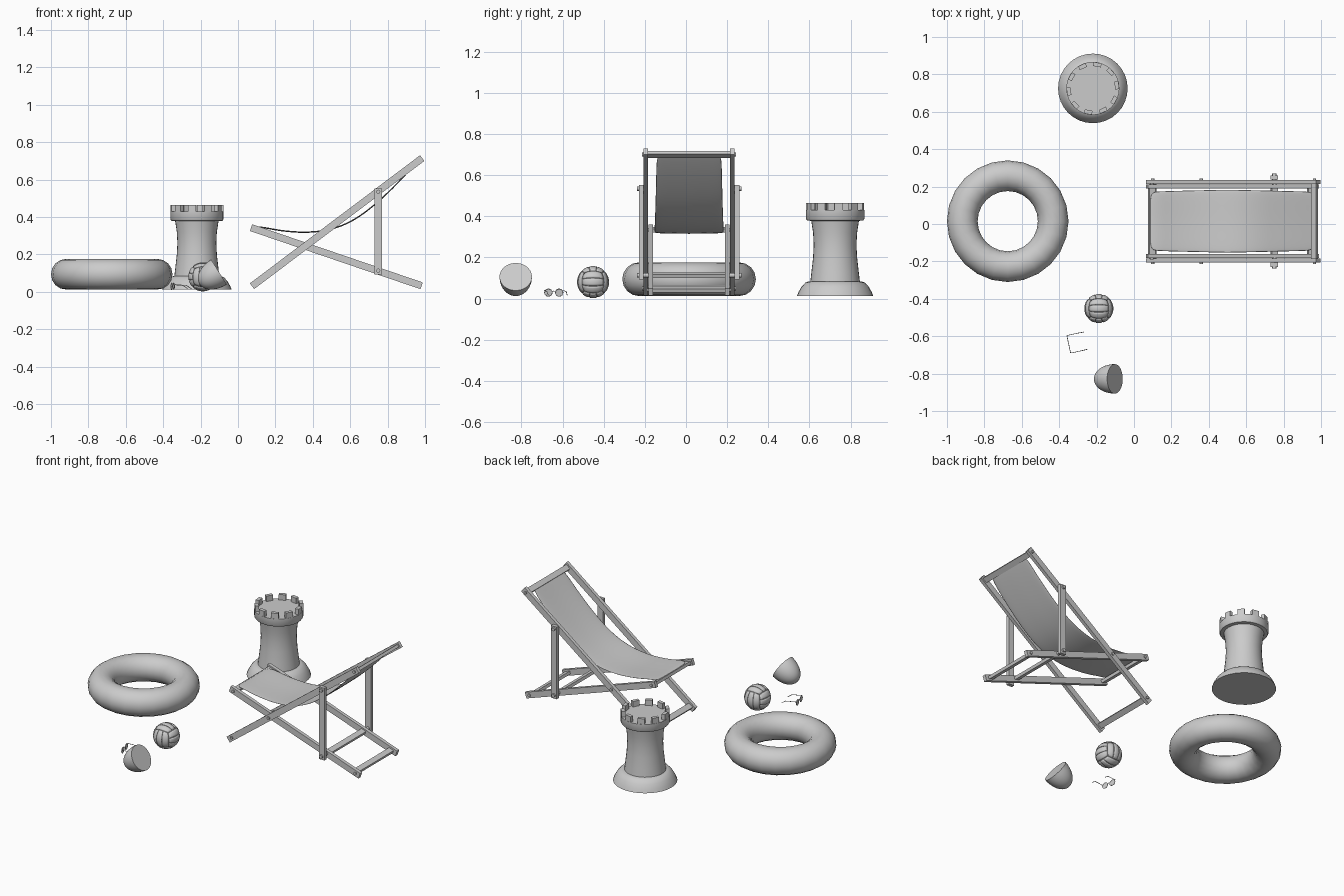
import bpy, bmesh
from math import pi, sin, cos, tan, atan2, radians
from mathutils import Vector, Matrix

if "Cube" in bpy.data.objects:
    bpy.data.objects.remove(bpy.data.objects["Cube"])

CY = 0.015  # chair centre line in y


def finish(name, bm, loc=(0, 0, 0), smooth=None):
    bmesh.ops.recalc_face_normals(bm, faces=bm.faces)
    me = bpy.data.meshes.new(name)
    bm.to_mesh(me)
    bm.free()
    ob = bpy.data.objects.new(name, me)
    ob.location = loc
    bpy.context.collection.objects.link(ob)
    if smooth:
        bpy.ops.object.select_all(action='DESELECT')
        ob.select_set(True)
        bpy.context.view_layer.objects.active = ob
        bpy.ops.object.shade_smooth_by_angle(angle=radians(smooth))
    return ob


def lathe(name, profile, n, loc, smooth=35):
    bm = bmesh.new()
    rings = []
    for r, z in profile:
        rings.append([bm.verts.new((r * cos(2 * pi * i / n), r * sin(2 * pi * i / n), z)) for i in range(n)])
    for a, b in zip(rings, rings[1:]):
        for i in range(n):
            j = (i + 1) % n
            bm.faces.new((a[i], a[j], b[j], b[i]))
    bm.faces.new(rings[0])
    bm.faces.new(rings[-1])
    return finish(name, bm, loc, smooth)


def box(name, centre, size, rot=None):
    bm = bmesh.new()
    bmesh.ops.create_cube(bm, size=1, matrix=Matrix.LocRotScale(None, None, Vector(size)))
    ob = finish(name, bm, centre)
    if rot:
        ob.rotation_euler = rot
    return ob


def bar(name, p, q, y, w=0.04, t=0.022):
    # slat lying in the xz plane between p and q
    d = Vector(q) - Vector(p)
    c = (Vector(p) + Vector(q)) / 2
    return box(name, (c.x, y, c.y), (d.length, t, w), (0, -atan2(d.y, d.x), 0))


def bolt(name, x, y, z, r=0.009, depth=0.012):
    bm = bmesh.new()
    bmesh.ops.create_cone(bm, cap_ends=True, segments=12, radius1=r, radius2=r, depth=depth,
                          matrix=Matrix.Rotation(pi / 2, 4, 'X'))
    return finish(name, bm, (x, y, z), 40)


# swim ring
bm = bmesh.new()
N, M = 24, 16
v = [[bm.verts.new(((0.243 + 0.082 * cos(2 * pi * j / M)) * cos(2 * pi * i / N),
                    (0.243 + 0.082 * cos(2 * pi * j / M)) * sin(2 * pi * i / N),
                    0.082 * sin(2 * pi * j / M))) for j in range(M)] for i in range(N)]
for i in range(N):
    for j in range(M):
        k, l = (i + 1) % N, (j + 1) % M
        bm.faces.new((v[i][j], v[k][j], v[k][l], v[i][l]))
finish("swim_ring", bm, (-0.675, 0.015, 0.094), 60)

# sand castle: skirt, body, crown, battlements
TC = (-0.22, 0.725, 0)
lathe("castle_skirt", [(0.186, 0.012), (0.178, 0.032), (0.163, 0.058), (0.145, 0.077), (0.13, 0.083), (0.1, 0.085)], 32, TC)
lathe("castle_body", [(0.122, 0.07), (0.115, 0.13), (0.107, 0.2), (0.104, 0.26), (0.107, 0.32), (0.114, 0.365), (0.118, 0.39)], 32, TC)
lathe("castle_crown", [(0.118, 0.378), (0.137, 0.38), (0.142, 0.388), (0.142, 0.43)], 32, TC)
for i in range(10):
    a = 2 * pi * (i + 0.2) / 10
    box("battlement", (TC[0] + 0.129 * cos(a), TC[1] + 0.129 * sin(a), 0.446), (0.022, 0.042, 0.038), (0, 0, a))

# volleyball: six faces of three strips over a slightly smaller core
BC, R = (-0.188, -0.452, 0.08), 0.078
bm = bmesh.new()
bmesh.ops.create_uvsphere(bm, u_segments=24, v_segments=16, radius=R - 0.003)
finish("ball_core", bm, BC, 60)
bm = bmesh.new()
for ax in range(3):
    for s in (-1, 1):
        for k in range(3):
            g = 0.025
            u0, u1 = -1 + g, 1 - g
            w0, w1 = -1 + 2 * k / 3 + g, -1 + 2 * (k + 1) / 3 - g
            grid = []
            for i in range(9):
                row = []
                for j in range(5):
                    p = [0, 0, 0]
                    p[ax] = s
                    p[(ax + 1) % 3] = tan(pi / 4 * (u0 + (u1 - u0) * i / 8))
                    p[(ax + 2) % 3] = tan(pi / 4 * (w0 + (w1 - w0) * j / 4))
                    d = Vector(p).normalized()
                    rim = i in (0, 8) or j in (0, 4)
                    row.append(bm.verts.new(d * (R - 0.001 if rim else R)))
                grid.append(row)
            for i in range(8):
                for j in range(4):
                    f = (grid[i][j], grid[i + 1][j], grid[i + 1][j + 1], grid[i][j + 1])
                    bm.faces.new(f if s > 0 else f[::-1])
ball = finish("ball_panels", bm, BC, 60)
m = ball.modifiers.new("thickness", 'SOLIDIFY')
m.thickness = 0.004

# half coconut shell, cut face tilted up toward +x
prof = [(0.079 * sin(a) ** 0.95, -0.122 * cos(a)) for a in [0.06 + (pi / 2 - 0.06) * i / 10 for i in range(11)]]
nut = lathe("half_coconut", prof, 28, (-0.102, -0.828, 0.106), 40)
nut.rotation_euler = (0, radians(58), 0)

# sunglasses, built along local y, arms toward local +x
G = Matrix.Translation((-0.349, -0.643, 0)) @ Matrix.Rotation(radians(12), 4, 'Z')


def wire(name, pts, r=0.0018):
    cu = bpy.data.curves.new(name, 'CURVE')
    cu.dimensions = '3D'
    cu.bevel_depth = r
    cu.bevel_resolution = 1
    sp = cu.splines.new('POLY')
    sp.points.add(len(pts) - 1)
    for q, p in zip(sp.points, pts):
        q.co = (*p, 1)
    ob = bpy.data.objects.new(name, cu)
    ob.matrix_world = G
    bpy.context.collection.objects.link(ob)


for s in (-1, 1):
    bm = bmesh.new()
    bmesh.ops.create_cone(bm, cap_ends=True, segments=16, radius1=0.018, radius2=0.018, depth=0.002,
                          matrix=Matrix.Rotation(pi / 2, 4, 'Y'))
    ob = finish("lens", bm, smooth=40)
    ob.matrix_world = G @ Matrix.Translation((0, s * 0.027, 0.029))
    wire("lens_rim", [(0, s * 0.027 + 0.019 * cos(a), 0.029 + 0.018 * sin(a)) for a in [2 * pi * i / 16 for i in range(17)]])
    wire("glasses_arm", [(0, s * 0.043, 0.037), (0.002, s * 0.048, 0.039), (0.065, s * 0.048, 0.034), (0.093, s * 0.047, 0.016)])
wire("bridge", [(0, -0.009, 0.033), (0, 0, 0.037), (0, 0.009, 0.033)])

# deck chair frames: A reclines, B is the low seat frame, prop holds A up
A0, A1 = (0.075, 0.03), (0.985, 0.715)
B0, B1 = (0.07, 0.343), (0.982, 0.032)
for s in (-1, 1):
    bar("back_frame_rail", A0, A1, CY + s * 0.21, w=0.038)
    bar("seat_frame_rail", B0, B1, CY + s * 0.186, w=0.038)
    bar("prop", (0.75, 0.092), (0.75, 0.552), CY + s * 0.233)
    for x, z in ((0.1, 0.049), (0.36, 0.245), (0.965, 0.7)):
        bolt("rail_bolt", x, CY + s * 0.222, z)
    for x, z in ((0.095, 0.334), (0.955, 0.041)):
        bolt("seat_bolt", x, CY + s * 0.198, z)
    bolt("prop_bolt_top", 0.75, CY + s * 0.248, 0.535, 0.011)
    bolt("prop_bolt_low", 0.75, CY + s * 0.248, 0.113, 0.011)
    bolt("prop_spacer", 0.75, CY + s * 0.21, 0.113, 0.011, 0.03)

# cross rungs: x, z, slope, half width
ta, tb = atan2(0.685, 0.91), atan2(-0.311, 0.912)
for name, x, z, tilt, w in (("back_top_rung", 0.965, 0.7, ta, 0.42), ("back_foot_rung", 0.1, 0.049, ta, 0.42),
                            ("seat_front_rung", 0.095, 0.334, tb, 0.372), ("seat_rear_rung", 0.945, 0.044, tb, 0.372),
                            ("prop_rung", 0.75, 0.113, tb, 0.372)):
    box(name, (x, CY, z), (0.034, w, 0.018), (0, -tilt, 0))

# sling fabric
path = [(0.085, 0.347), (0.14, 0.345), (0.2, 0.331), (0.3, 0.319), (0.4, 0.318), (0.5, 0.333), (0.6, 0.37), (0.7, 0.438),
        (0.8, 0.527), (0.9, 0.63), (0.972, 0.714)]
bm = bmesh.new()
rows = []
for i, (x, z) in enumerate(path):
    t = i / (len(path) - 1)
    h = 0.172 - 0.012 * abs(2 * t - 1)
    rows.append([bm.verts.new((x, CY + h * k / 2, z + 0.0015 * (abs(k) - 1))) for k in range(-2, 3)])
for a, b in zip(rows, rows[1:]):
    for k in range(4):
        bm.faces.new((a[k], b[k], b[k + 1], a[k + 1]))
sling = finish("sling_fabric", bm, (0, 0, 0), 60)
m = sling.modifiers.new("thickness", 'SOLIDIFY')
m.thickness = 0.006
m.offset = 0
m = sling.modifiers.new("smooth", 'SUBSURF')
m.levels = m.render_levels = 2
